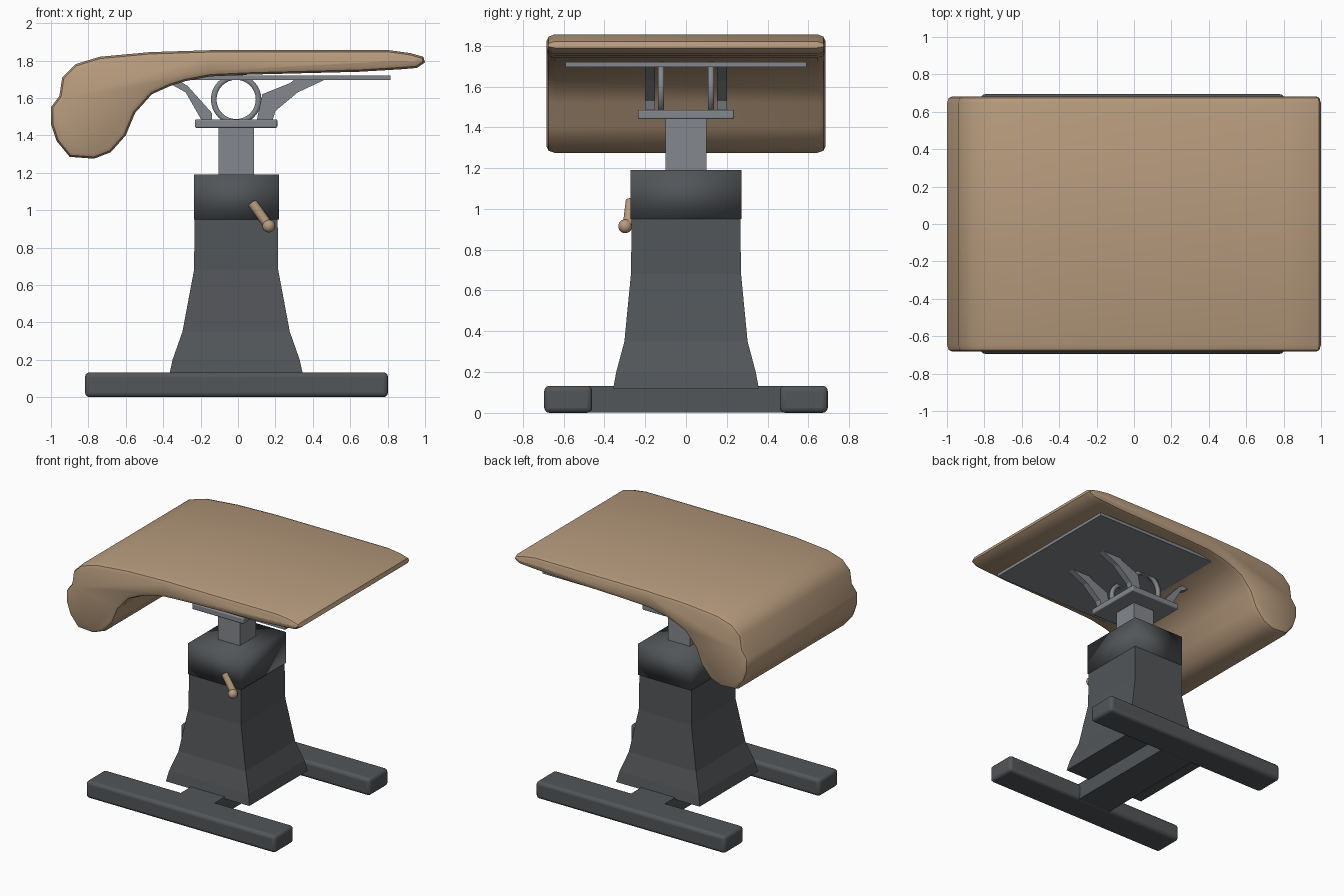
import bpy, bmesh, math
from mathutils import Matrix, Vector

if "Cube" in bpy.data.objects:
    bpy.data.objects.remove(bpy.data.objects["Cube"])


def material(name, rgb):
    m = bpy.data.materials.new(name)
    m.diffuse_color = (*rgb, 1)
    m.use_nodes = True
    m.node_tree.nodes["Principled BSDF"].inputs["Base Color"].default_value = m.diffuse_color
    return m


TAN = material("tan padding", (0.47, 0.325, 0.205))
DARK = material("dark grey metal", (0.085, 0.092, 0.099))
GREY = material("light grey metal", (0.23, 0.245, 0.265))


def finish(name, bm, mat, bevel=0, smooth=None):
    bmesh.ops.recalc_face_normals(bm, faces=bm.faces)
    me = bpy.data.meshes.new(name)
    bm.to_mesh(me)
    bm.free()
    ob = bpy.data.objects.new(name, me)
    bpy.context.collection.objects.link(ob)
    me.materials.append(mat)
    if bevel:
        mod = ob.modifiers.new("bevel", 'BEVEL')
        mod.width, mod.segments = bevel, 3
    if smooth:
        bpy.ops.object.select_all(action='DESELECT')
        bpy.context.view_layer.objects.active = ob
        ob.select_set(True)
        bpy.ops.object.shade_smooth_by_angle(angle=math.radians(smooth))
    return ob


def loft(name, rings, mat, smooth=None):
    """Skin a list of equally long closed loops and cap both ends."""
    bm = bmesh.new()
    loops = [[bm.verts.new(p) for p in r] for r in rings]
    n = len(loops[0])
    for a, b in zip(loops, loops[1:]):
        for i in range(n):
            j = (i + 1) % n
            bm.faces.new((a[i], a[j], b[j], b[i]))
    bm.faces.new(loops[0])
    bm.faces.new(loops[-1])
    return finish(name, bm, mat, smooth=smooth)


def box(name, x, y, z, mat, bevel=0, smooth=None):
    bm = bmesh.new()
    bmesh.ops.create_cube(bm, size=1)
    for v in bm.verts:
        v.co = [(r[0] + r[1]) / 2 + c * (r[1] - r[0]) for c, r in zip(v.co, (x, y, z))]
    return finish(name, bm, mat, bevel, smooth)


def inset(profile, d):
    """Move a clockwise profile inward by d."""
    out, n = [], len(profile)
    for i, p in enumerate(profile):
        t = Vector(profile[(i + 1) % n]) - Vector(profile[i - 1])
        t.normalize()
        out.append((p[0] + t.y * d, p[1] - t.x * d))
    return out


# curled padded top: side profile, clockwise from the curl
top = [(-1, 1.46), (-1, 1.55), (-.955, 1.61), (-.94, 1.71), (-.87, 1.78), (-.74, 1.82),
       (-.47, 1.845), (-.15, 1.855), (.81, 1.855), (.92, 1.84), (.99, 1.82), (1, 1.79),
       (.955, 1.76), (.87, 1.753), (.65, 1.74), (.07, 1.725), (-.15, 1.715), (-.28, 1.69),
       (-.36, 1.665), (-.46, 1.62), (-.55, 1.52), (-.6, 1.40), (-.68, 1.31), (-.77, 1.275),
       (-.9, 1.285), (-.97, 1.37)]
steps = [(-.683, .03), (-.673, .01), (-.645, 0), (.645, 0), (.673, .01), (.683, .03)]
loft("padded_top", [[(x, y, z) for x, z in inset(top, d)] for y, d in steps], TAN, 42)

# support plate under the padding
box("support_plate", (-.37, .815), (-.59, .59), (1.695, 1.72), GREY)

# bracket arms and rings on both sides
arm_right = [(.10, 1.48), (.13, 1.62), (.28, 1.68), (.31, 1.705), (.48, 1.705),
             (.32, 1.63), (.20, 1.53), (.185, 1.48)]
arm_left = [(-.14, 1.48), (-.14, 1.52), (-.27, 1.665), (-.33, 1.70), (-.46, 1.70),
            (-.37, 1.68), (-.28, 1.63), (-.20, 1.49), (-.195, 1.48)]
for s, side in ((-1, "front"), (1, "back")):
    for prof, end in ((arm_right, "right"), (arm_left, "left")):
        loft(f"bracket_arm_{side}_{end}",
             [[(x, s * y, z) for x, z in prof] for y in (.152, .2)], GREY)
    bm = bmesh.new()
    bmesh.ops.create_cone(bm, segments=32, radius1=.135, radius2=.135, depth=.03,
                          matrix=Matrix.Translation((-.01, s * .122, 1.592))
                          @ Matrix.Rotation(math.pi / 2, 4, 'X'))
    ring = finish(f"bracket_ring_{side}", bm, GREY, smooth=40)
    mod = ring.modifiers.new("wall", 'SOLIDIFY')
    mod.thickness, mod.offset = .03, -1
    ring.modifiers.move(len(ring.modifiers) - 1, 0)

# mounting plate and inner column
box("mounting_plate", (-.23, .21), (-.235, .235), (1.44, 1.486), GREY, .008, 40)
box("inner_column", (-.103, .085), (-.1, .1), (1.1, 1.45), GREY)

# collar, shaded softly across its corners
box("collar", (-.235, .218), (-.272, .272), (.95, 1.19), DARK, smooth=180)

# flared pedestal: height, half width, half depth
sections = [(.12, .357, .357), (.2, .34, .342), (.35, .287, .302), (.68, .225, .27), (.955, .222, .266)]
loft("pedestal", [[(-.01 + a * w, b * d, z) for a, b in ((-1, -1), (1, -1), (1, 1), (-1, 1))]
                  for z, w, d in sections], DARK)

# base: crossbar and two feet
box("crossbar", (-.155, .135), (-.6, .6), (.003, .133), DARK)
for s, side in ((-1, "front"), (1, "back")):
    box(f"{side}_foot", (-.818, .802), sorted((s * .46, s * .695)), (0, .133), DARK, .025, 40)

# height lever with a ball knob
a, b = Vector((.075, -.27, 1.04)), Vector((.165, -.285, .915))
bm = bmesh.new()
bmesh.ops.create_cone(bm, cap_ends=True, segments=16, radius1=.026, radius2=.026,
                      depth=(b - a).length,
                      matrix=Matrix.Translation((a + b) / 2)
                      @ (b - a).to_track_quat('Z', 'Y').to_matrix().to_4x4())
finish("lever", bm, TAN, .006, 40)
bm = bmesh.new()
bmesh.ops.create_uvsphere(bm, u_segments=20, v_segments=12, radius=.034,
                          matrix=Matrix.Translation((.165, -.298, .915)))
finish("lever_knob", bm, TAN, smooth=60)
